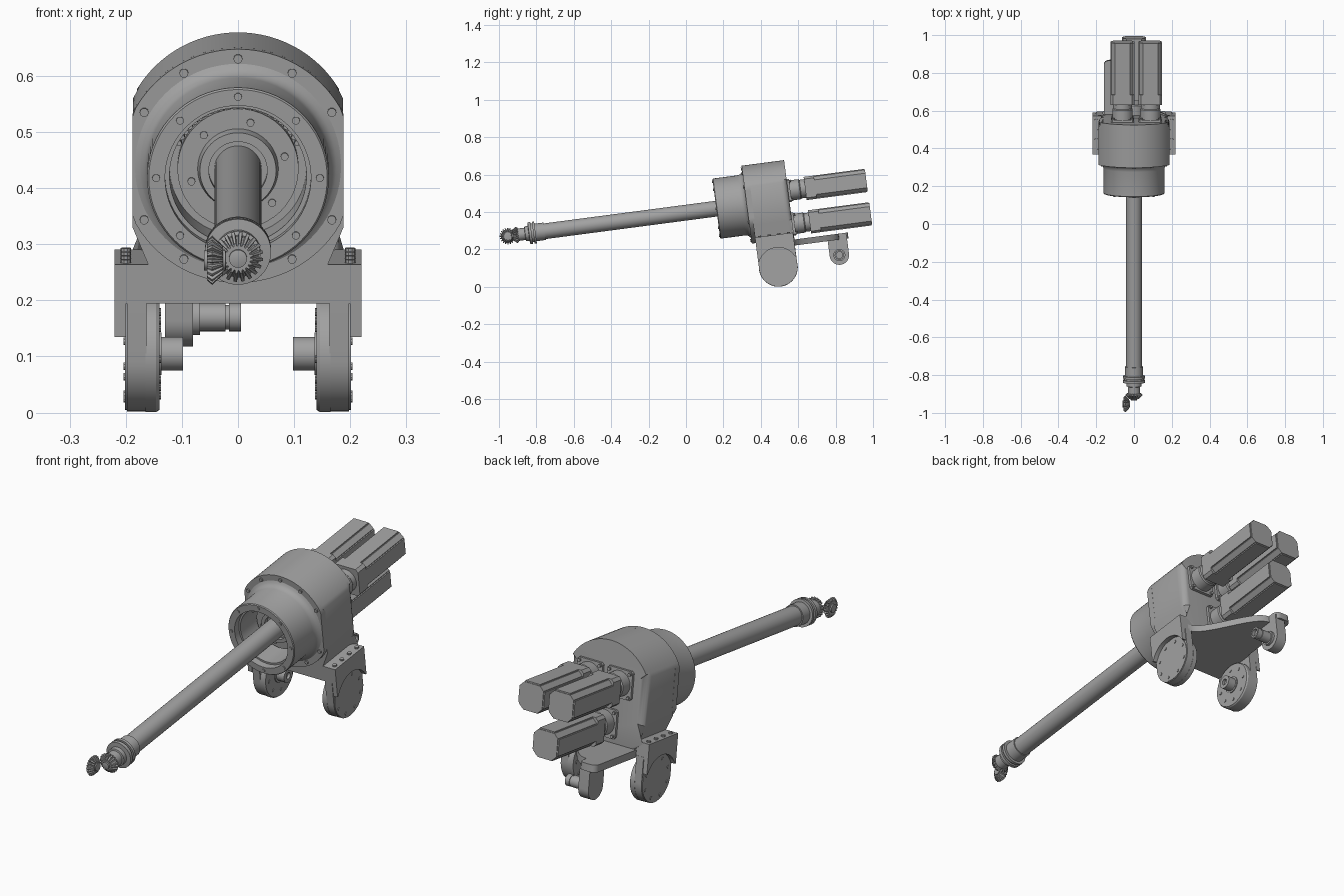
import bpy, bmesh, math
from mathutils import Matrix

cube = bpy.data.objects.get("Cube")
if cube:
    bpy.data.objects.remove(cube)

grey = bpy.data.materials.new("machine_grey")
grey.use_nodes = True
grey.diffuse_color = (0.36, 0.36, 0.36, 1)
grey.node_tree.nodes["Principled BSDF"].inputs["Base Color"].default_value = grey.diffuse_color

# The whole machine is drawn along its arm axis, then tilted nose down
TILT = Matrix.Translation((0, 0.162, 0.418)) @ Matrix.Rotation(math.radians(7.5), 4, 'X')
parts = []


def place(axis, p, q, a):
    return {'x': (a, p, q), 'y': (p, a, q), 'z': (p, q, a)}[axis]


def build(name, solids, back_round=None):
    """Each solid is a list of rings lofted together and capped."""
    bm = bmesh.new()
    for rings in solids:
        loops = [[bm.verts.new(p) for p in ring] for ring in rings]
        n = len(loops[0])
        for a, b in zip(loops, loops[1:]):
            for i in range(n):
                j = (i + 1) % n
                bm.faces.new((a[i], a[j], b[j], b[i]))
        bm.faces.new(loops[0])
        bm.faces.new(loops[-1])
    if back_round:
        at, size = back_round
        rim = [e for e in bm.edges if all(abs(v.co.y - at) < 1e-4 for v in e.verts)]
        bmesh.ops.bevel(bm, geom=rim, offset=size, segments=5, profile=0.5, affect='EDGES')
    bmesh.ops.recalc_face_normals(bm, faces=bm.faces)
    mesh = bpy.data.meshes.new(name)
    bm.to_mesh(mesh)
    bm.free()
    mesh.materials.append(grey)
    obj = bpy.data.objects.new(name, mesh)
    bpy.context.collection.objects.link(obj)
    obj.matrix_world = TILT
    parts.append(obj)
    return obj


def prism(axis, outline, a, b):
    return [[place(axis, p, q, s) for p, q in outline] for s in (a, b)]


def arc(p, q, r, start, end, n=24):
    steps = [math.radians(start + (end - start) * i / n) for i in range(n + 1)]
    return [(p + r * math.cos(t), q + r * math.sin(t)) for t in steps]


def turned(axis, profile, p=0, q=0, n=48):
    return [[place(axis, u, w, a) for u, w in arc(p, q, r, 0, 360, n)[:-1]] for r, a in profile]


def rect(p0, p1, q0, q1):
    return [(p0, q0), (p1, q0), (p1, q1), (p0, q1)]


def bolts(name, axis, spots, a, b, r=0.008):
    build(name, [turned(axis, [(r, a), (r, b)], p, q, 10) for p, q in spots])


def ring_spots(p, q, r, n, start=0):
    return arc(p, q, r, start, start + 360, n)[:-1]


def gear(name, axis, sections, p=0, q=0, teeth=20):
    rings = []
    for r, a in sections:
        ring = []
        for i in range(teeth):
            for f, k in ((0, .82), (.3, .82), (.45, 1), (.85, 1)):
                t = 2 * math.pi * (i + f) / teeth
                ring.append(place(axis, p + r * k * math.cos(t), q + r * k * math.sin(t), a))
        rings.append(ring)
    build(name, [rings])


# Housing: clipped round flange and a body that tapers down to the base
HALF = 0.188


def clipped(points):
    return [(max(-HALF, min(HALF, x)), z) for x, z in points]


build("housing_flange", [prism('y', clipped(arc(0, 0, .21, 0, 360, 72)[:-1]), .164, .195)])
crown = clipped(arc(0, 0, .21, 27, 153, 32))
build("housing_body", [prism('y', crown + [(-HALF, -.113), (-.16, -.18), (-.16, -.245),
                                           (.16, -.245), (.16, -.18), (HALF, -.113)],
                             .185, .393)], back_round=(.393, .03))
bolts("flange_bolts", 'y', [s for s in ring_spots(0, 0, .193, 12) if abs(s[0]) < .18], .158, .17)

# Hollow front barrel and the stepped bearing inside it
build("front_barrel", [turned('y', [(.188, .166), (.175, .16), (.166, .15), (.162, .135),
                                    (.162, .004), (.159, 0), (.13, 0), (.13, .03),
                                    (.122, .03), (.122, .15)], n=72)])
bolts("barrel_bolts", 'y', ring_spots(0, 0, .146, 8), -.004, .004, .007)
build("bearing", [turned('y', [(.108, .152), (.108, .125), (.072, .125), (.068, .1),
                               (.052, .1), (.052, .12)])])
bolts("bearing_bolts", 'y', ring_spots(0, 0, .086, 6, 15), .119, .127, .007)
build("ring_teeth", [turned('y', [(.005, .1), (.005, .15)], x, z, 6)
                     for x, z in arc(0, 0, .116, 25, 155, 22)])

# Long arm with collars at the tip
build("arm", [turned('y', [(.042, .13), (.042, -.925), (.047, -.925), (.047, -.975),
                           (.059, -.975), (.059, -.987), (.05, -.987), (.05, -.996),
                           (.059, -.996), (.059, -1.01), (.04, -1.012), (.04, -1.03),
                           (.033, -1.032), (.033, -1.078)])])

# Bevel gear pair, mitred at right angles
gear("arm_bevel_gear", 'y', [(.038, -1.068), (.045, -1.077), (.027, -1.097)])
build("arm_gear_hub", [turned('y', [(.016, -1.07), (.016, -1.104), (.008, -1.106)], n=24)])
gear("tip_bevel_gear", 'x', [(.036, -.055), (.044, -.046), (.026, -.027)], -1.124, 0)
build("tip_gear_hub", [turned('x', [(.018, -.061), (.018, -.022), (.008, -.021)], -1.124, 0, 24)])


# Three motors on the back
def motor(name, x, z):
    def octagon(h, c):
        return [(x + s * a, z + t * b) for s, t, a, b in (
            (1, -1, h, h - c), (1, 1, h, h - c), (1, 1, h - c, h), (-1, 1, h - c, h),
            (-1, 1, h, h - c), (-1, -1, h, h - c), (-1, -1, h - c, h), (1, -1, h - c, h))]
    w, h = .036, .0625
    build(name, [
        prism('y', octagon(.062, .008), .385, .405),
        turned('y', [(.054, .4), (.054, .455), (.05, .46), (.05, .49)], x, z),
        prism('y', octagon(h, .012), .485, .54),
        prism('y', octagon(.057, .018), .535, .815),
        prism('y', rect(x - w, x + w, z - h, z + h), .53, .812),
        prism('y', rect(x - h, x + h, z - w, z + w), .53, .812)])
    bolts(name + "_bolts", 'y', ring_spots(x, z, .071, 4, 45), .4, .414, .007)


motor("upper_right_motor", -.061, .045)
motor("upper_left_motor", .087, .045)
motor("lower_motor", 0, -.135)

# Base block and the plate that sweeps back to the tail
build("base_block", [prism('y', rect(-.2, .2, -.25, -.18), .185, .39)])
sweep = []
for i in range(17):
    t = i / 16
    sweep.append((.18 - .26 * t, .39 + .24 * t * t * (3 - 2 * t)))
tail_end = arc(-.105, .655, .025, 0, 90, 6) + arc(-.135, .655, .025, 90, 180, 6)
build("tail_plate", [prism('z', [(-.16, .2), (.18, .2)] + sweep + tail_end, -.25, -.218)])

# Tail lug with its pin
LUG = (.62, -.332)
build("tail_lug", [prism('x', arc(*LUG, .052, 180, 360) + [(LUG[0] + .052, -.23),
                                                            (LUG[0] - .052, -.23)], -.13, -.08)])
build("tail_pin", [turned('x', [(.032, -.085), (.032, -.068), (.025, -.068), (.025, -.022),
                                (.022, -.022), (.022, -.016), (.025, -.016), (.025, .005),
                                (.017, .005), (.017, -.01)], *LUG)])

# Side brackets, round legs, end discs and inward hubs, mirrored left and right
LEG = (.288, -.354)
for side, s in (("left", 1), ("right", -1)):
    build(side + "_bracket", [prism('x', [(.185, -.31), (.185, -.18), (.39, -.18), (.39, -.31)]
                                    + arc(*LEG, .106, 25, 155), .2 * s, .22 * s)])
    bolts(side + "_bracket_bolts", 'z',
          [(.2 * s, .21 + .052 * i) for i in range(4)], -.182, -.174, .009)
    build(side + "_leg", [prism('x', arc(*LEG, .103, 180, 360, 32)
                                + [(.391, -.24), (.185, -.24)], .163 * s, .198 * s)])
    build(side + "_inner_disc", [turned('x', [(.104, .165 * s), (.104, .146 * s),
                                              (.1, .14 * s)], *LEG)])
    build(side + "_outer_disc", [turned('x', [(.1, .19 * s), (.1, .201 * s)], *LEG)])
    build(side + "_hub", [turned('x', [(.038, .145 * s), (.038, .136 * s), (.03, .136 * s),
                                       (.03, .098 * s), (.014, .098 * s), (.014, .11 * s)], *LEG)])
    bolts(side + "_disc_bolts", 'x', ring_spots(*LEG, .083, 8, 22), .199 * s, .204 * s, .007)
    bolts(side + "_inner_bolts", 'x', ring_spots(*LEG, .075, 8), .137 * s, .142 * s, .007)

# Smooth the round surfaces, keep edges crisp
bpy.ops.object.select_all(action='DESELECT')
for obj in parts:
    obj.select_set(True)
bpy.context.view_layer.objects.active = parts[0]
bpy.ops.object.shade_smooth_by_angle(angle=math.radians(30))
